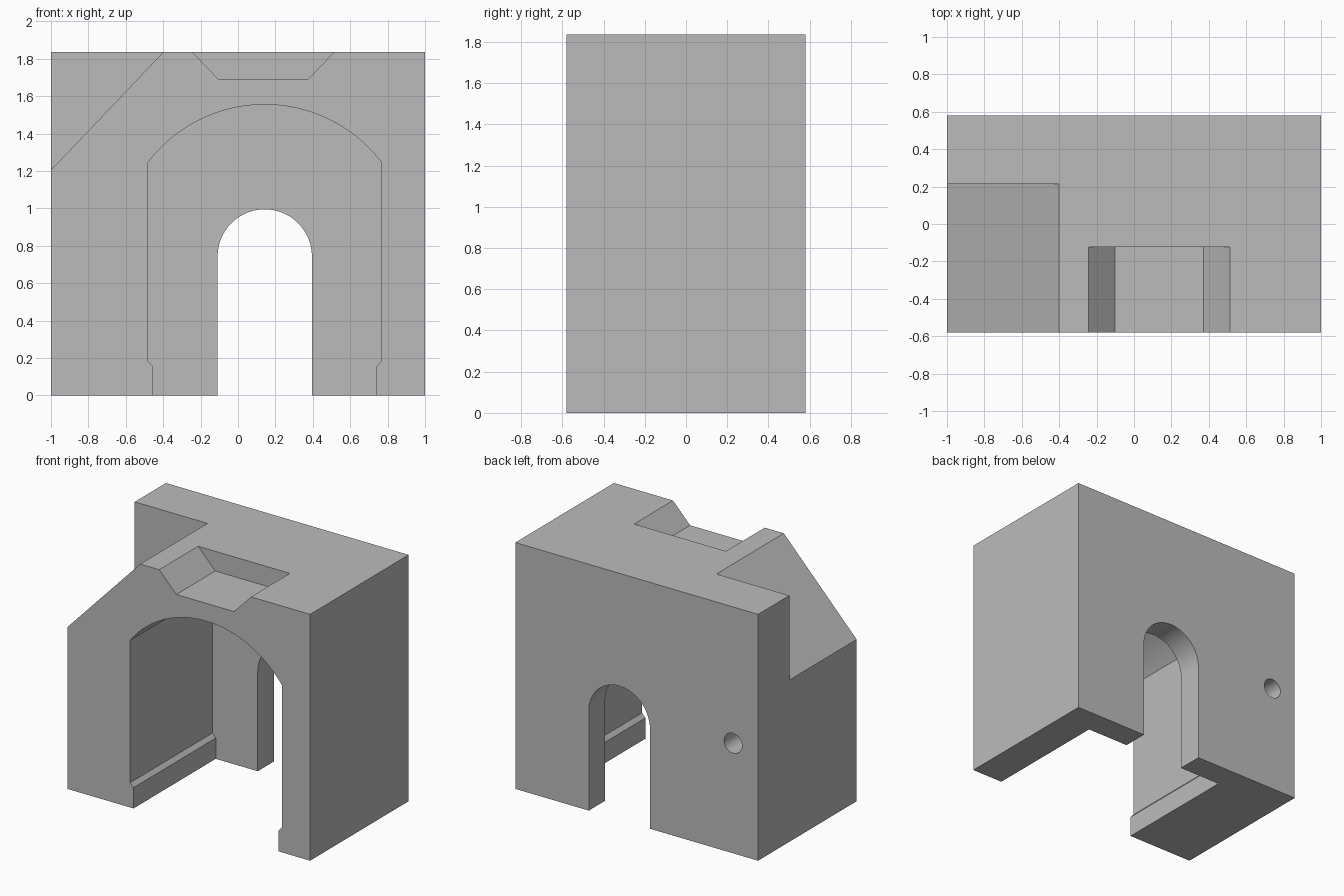
import bpy
import bmesh
from math import sin, cos, pi, asin

cube = bpy.data.objects.get("Cube")
if cube:
    bpy.data.objects.remove(cube, do_unlink=True)

WIDTH, DEPTH, HEIGHT = 2.0, 1.16, 1.835
FRONT, BACK = -DEPTH / 2, DEPTH / 2
OVER = 0.1      # how far cutters stick out of the block
MID = 0.143     # centre line of the openings

stone = bpy.data.materials.new("light grey")
stone.use_nodes = True
grey = (0.5, 0.5, 0.5, 1)
stone.diffuse_color = grey
stone.node_tree.nodes["Principled BSDF"].inputs["Base Color"].default_value = grey


def prism(name, outline, y0, y1):
    """Extrude an outline in the x-z plane from y0 to y1."""
    bm = bmesh.new()
    face = bm.faces.new([bm.verts.new((x, y0, z)) for x, z in outline])
    new = bmesh.ops.extrude_face_region(bm, geom=[face])["geom"]
    verts = [v for v in new if isinstance(v, bmesh.types.BMVert)]
    bmesh.ops.translate(bm, verts=verts, vec=(0, y1 - y0, 0))
    bmesh.ops.recalc_face_normals(bm, faces=bm.faces)
    mesh = bpy.data.meshes.new(name)
    bm.to_mesh(mesh)
    bm.free()
    mesh.materials.append(stone)
    obj = bpy.data.objects.new(name, mesh)
    bpy.context.collection.objects.link(obj)
    return obj


def arc(cx, cz, radius, start, end, steps):
    angles = [start + (end - start) * i / steps for i in range(steps + 1)]
    return [(cx + radius * cos(a), cz + radius * sin(a)) for a in angles]


# Solid block
half = WIDTH / 2
block = prism("tunnel_block", [(-half, 0), (half, 0), (half, HEIGHT), (-half, HEIGHT)],
              FRONT, BACK)

# Vaulted chamber with a low ledge along both side walls
wall, ledge, spring, crown = 0.625, 0.598, 1.245, 1.555
rise = crown - spring
radius = (wall ** 2 + rise ** 2) / (2 * rise)
sweep = asin(wall / radius)
side = [(ledge, -OVER), (ledge, 0.155), (wall, 0.185)]
chamber = [(MID + x, z) for x, z in side]
chamber += arc(MID, crown - radius, radius, pi / 2 - sweep, pi / 2 + sweep, 48)
chamber += [(MID - x, z) for x, z in reversed(side)]

# Round-topped doorway through the back wall
door_r = 0.252
doorway = [(MID - door_r, -OVER), (MID + door_r, -OVER)]
doorway += arc(MID, 0.743, door_r, 0, pi, 48)

# Sloped shoulder, roof notch and blind peg hole
top = HEIGHT + OVER
slope = (HEIGHT - 1.205) / 0.6
shoulder = [(-1 - OVER, 1.205 - OVER * slope), (-0.4, HEIGHT), (-0.4, top), (-1 - OVER, top)]
flare = 0.141 / (HEIGHT - 1.688) * OVER
notch = [(-0.102, 1.688), (0.372, 1.688), (0.513 + flare, top), (-0.243 - flare, top)]
peg_hole = arc(-0.794, 0.82, 0.074, 0, 2 * pi, 32)[:-1]

cutters = [
    prism("chamber_cutter", chamber, FRONT - OVER, 0.388),
    prism("doorway_cutter", doorway, 0.3, BACK + OVER),
    prism("shoulder_cutter", shoulder, FRONT - OVER, 0.213),
    prism("notch_cutter", notch, FRONT - OVER, -0.122),
    prism("peg_hole_cutter", peg_hole, 0.2, BACK + OVER),
]
for cutter in cutters:
    cutter.hide_render = True
    mod = block.modifiers.new(cutter.name, "BOOLEAN")
    mod.operation = "DIFFERENCE"
    mod.solver = "EXACT"
    mod.object = cutter

# Apply the cuts and drop the cutters
bpy.ops.object.select_all(action="DESELECT")
bpy.context.view_layer.objects.active = block
block.select_set(True)
for cutter in cutters:
    bpy.ops.object.modifier_apply(modifier=cutter.name)
    bpy.data.objects.remove(cutter, do_unlink=True)
bpy.ops.object.shade_smooth_by_angle(angle=pi / 6)
